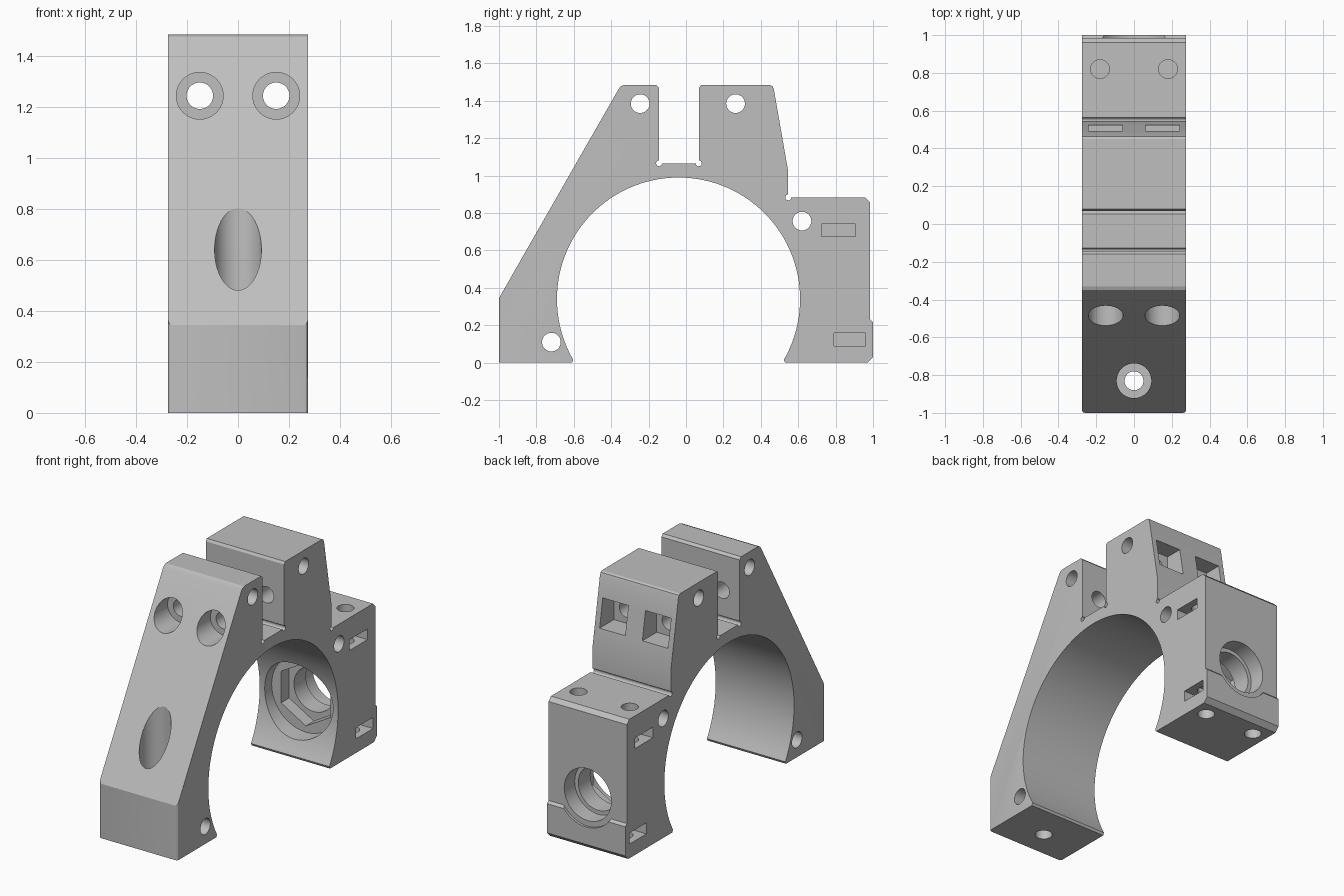
import bpy, bmesh
from math import radians, cos, sin, pi, acos, asin
from mathutils import Matrix, Vector

cube = bpy.data.objects.get("Cube")
if cube:
    bpy.data.objects.remove(cube, do_unlink=True)

HALF = 0.275             # half width of the bracket
RING_Y, RING_Z, RING_R = -0.04, 0.34, 0.65

grey = bpy.data.materials.new("plain grey")
grey.use_nodes = True
colour = (0.52, 0.52, 0.52, 1)
grey.diffuse_color = colour
grey.node_tree.nodes["Principled BSDF"].inputs["Base Color"].default_value = colour


def add_object(name, bm):
    bmesh.ops.recalc_face_normals(bm, faces=bm.faces)
    mesh = bpy.data.meshes.new(name)
    bm.to_mesh(mesh)
    bm.free()
    mesh.materials.append(grey)
    obj = bpy.data.objects.new(name, mesh)
    bpy.context.collection.objects.link(obj)
    return obj


# Side outline: sloped front leg, two clamp posts, rear block, pipe opening
outline = [(-1, 0), (-1, 0.345), (-0.362, 1.46), (-0.35, 1.477), (-0.33, 1.485),
           (-0.16, 1.485), (-0.145, 1.47), (-0.145, 1.065), (0.07, 1.065),
           (0.07, 1.47), (0.08, 1.485), (0.45, 1.485), (0.463, 1.478), (0.47, 1.46),
           (0.545, 1.03), (0.545, 0.882), (0.96, 0.882), (0.985, 0.857),
           (0.985, 0.23), (1, 0.215), (1, 0.03), (0.97, 0), (0.53, 0)]
start = asin((0.015 - RING_Z) / RING_R)
STEPS = 80
for i in range(STEPS + 1):
    a = start + (pi - 2 * start) * i / STEPS
    outline.append((RING_Y + RING_R * cos(a), RING_Z + RING_R * sin(a)))
outline.append((-0.61, 0))

bm = bmesh.new()
side = bm.faces.new([bm.verts.new((-HALF, y, z)) for y, z in outline])
moved = bmesh.ops.extrude_face_region(bm, geom=[side])["geom"]
bmesh.ops.translate(bm, vec=(2 * HALF, 0, 0),
                    verts=[v for v in moved if isinstance(v, bmesh.types.BMVert)])
# Soften the upright front corners
corners = [e for e in bm.edges if all(v.co.y < -0.99 for v in e.verts)
           and abs(e.verts[0].co.z - e.verts[1].co.z) > 0.1]
bmesh.ops.bevel(bm, geom=corners, offset=0.015, segments=3, profile=0.5, affect='EDGES')
bracket = add_object("clamp_bracket", bm)


def cut(bm):
    """Subtract a closed shape from the bracket."""
    tool = add_object("cutter", bm)
    tool.hide_render = True
    mod = bracket.modifiers.new("cut", 'BOOLEAN')
    mod.operation = 'DIFFERENCE'
    mod.solver = 'EXACT'
    mod.object = tool
    bpy.context.view_layer.objects.active = bracket
    bpy.ops.object.modifier_apply(modifier=mod.name)
    bpy.data.objects.remove(tool, do_unlink=True)


def bore(p, q, r, sides=40):
    """Round (or hexagonal) hole from p to q."""
    p, q = Vector(p), Vector(q)
    turn = (q - p).to_track_quat('Z', 'Y').to_matrix().to_4x4()
    bm = bmesh.new()
    bmesh.ops.create_cone(bm, cap_ends=True, segments=sides, radius1=r, radius2=r,
                          depth=(q - p).length,
                          matrix=Matrix.Translation((p + q) / 2) @ turn)
    cut(bm)


def pocket(lo, hi):
    """Rectangular pocket between two corners."""
    lo, hi = Vector(lo), Vector(hi)
    bm = bmesh.new()
    bmesh.ops.create_cube(bm, size=1, matrix=Matrix.Translation((lo + hi) / 2)
                          @ Matrix.Diagonal((*(hi - lo), 1)))
    cut(bm)


# Cross holes and small corner reliefs
for y, z in [(-0.245, 1.385), (0.265, 1.385), (-0.72, 0.11), (0.62, 0.757)]:
    bore((-0.4, y, z), (0.4, y, z), 0.05)
for y, z in [(-0.144, 1.066), (0.068, 1.066), (0.547, 0.884)]:
    bore((-0.4, y, z), (0.4, y, z), 0.016, 16)

for s in (-1, 1):
    # Clamp bolt hole, head recess and nut pocket
    x = s * 0.15
    bore((x, -0.8, 1.245), (x, 0.8, 1.245), 0.052)
    bore((x, -0.8, 1.245), (x, -0.36, 1.245), 0.092)
    pocket((x - 0.09, 0.38, 1.155), (x + 0.09, 0.7, 1.335))
    # Rear block screw holes with side nut slots
    x = s * 0.18
    bore((x, 0.82, 0.6), (x, 0.82, 1), 0.05)
    bore((x, 0.875, -0.1), (x, 0.875, 0.2), 0.05)
    near, far = sorted((s * 0.09, s * 0.4))
    pocket((near, 0.725, 0.675), (far, 0.905, 0.742))
    pocket((near, 0.79, 0.09), (far, 0.96, 0.16))

# Front leg screw hole with deep head recess
bore((0, -0.83, -0.1), (0, -0.83, 0.9), 0.05)
bore((0, -0.83, 0.25), (0, -0.83, 1.2), 0.092)

# Rear fitting: stepped bore, hexagonal seat, shallow rim
bore((0, 0.4, RING_Z), (0, 1.2, RING_Z), 0.14, 48)
bore((0, 0.4, RING_Z), (0, 0.68, RING_Z), 0.24, 48)
bore((0, 0.4, RING_Z), (0, 0.76, RING_Z), 0.2, 6)
bore((0, 0.88, RING_Z), (0, 1.2, RING_Z), 0.165, 48)
bore((0, 0.985, RING_Z), (0, 1.2, RING_Z), 0.2, 48)

bpy.ops.object.select_all(action='DESELECT')
bracket.select_set(True)
bpy.context.view_layer.objects.active = bracket
bpy.ops.object.shade_smooth_by_angle(angle=radians(20))
